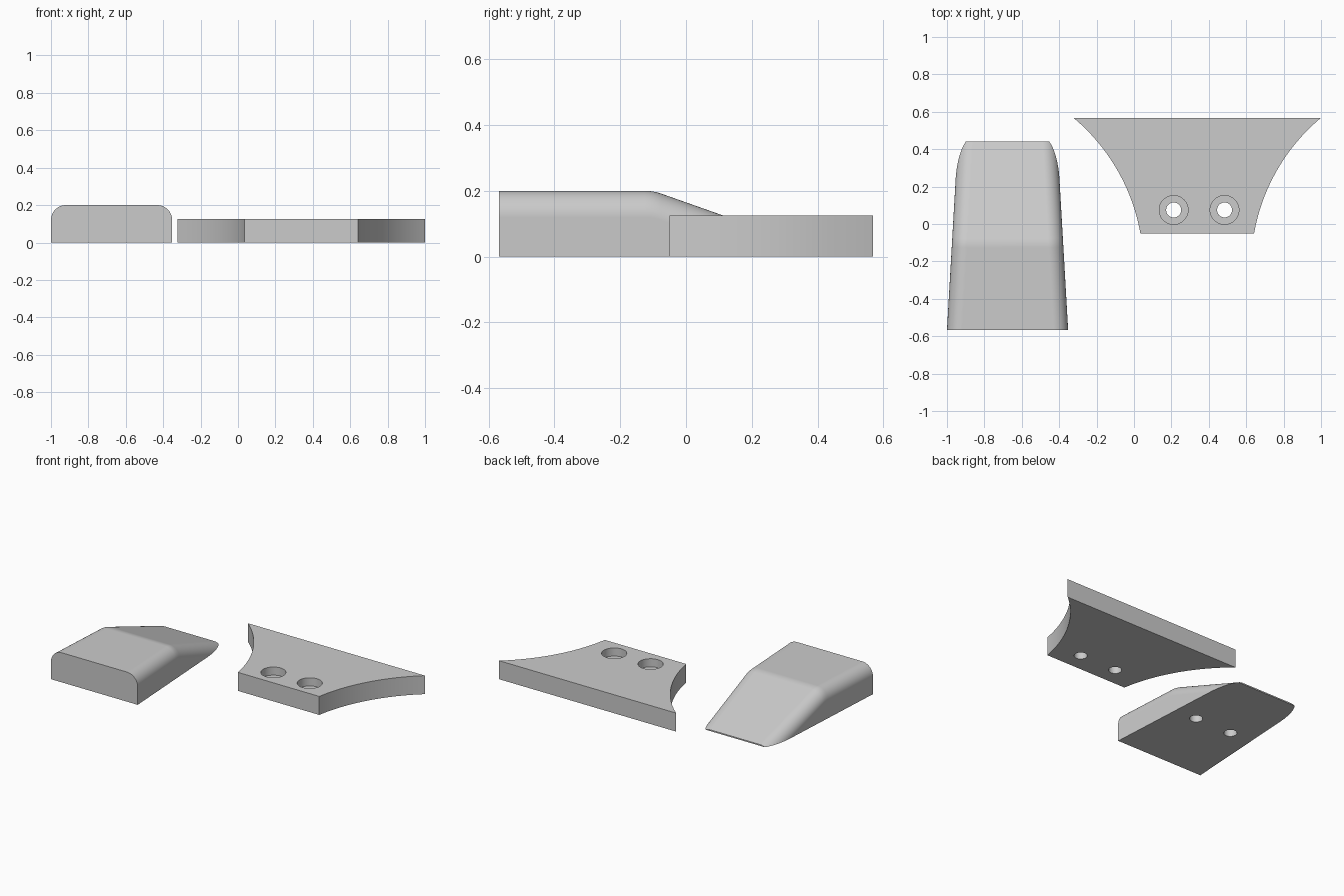
import bpy, bmesh
from math import sin, cos, asin, pi, sqrt, radians, atan2
from mathutils import Vector

if "Cube" in bpy.data.objects:
    bpy.data.objects.remove(bpy.data.objects["Cube"], do_unlink=True)

GREY = (0.6, 0.6, 0.6, 1.0)
grey = bpy.data.materials.new("plain grey")
grey.use_nodes = True
grey.diffuse_color = GREY
grey.node_tree.nodes["Principled BSDF"].inputs["Base Color"].default_value = GREY


def make_object(name, bm):
    bmesh.ops.remove_doubles(bm, verts=bm.verts, dist=1e-5)
    bmesh.ops.recalc_face_normals(bm, faces=bm.faces)
    mesh = bpy.data.meshes.new(name)
    bm.to_mesh(mesh)
    bm.free()
    mesh.materials.append(grey)
    obj = bpy.data.objects.new(name, mesh)
    bpy.context.collection.objects.link(obj)
    return obj


def select_only(obj):
    bpy.ops.object.select_all(action="DESELECT")
    obj.select_set(True)
    bpy.context.view_layer.objects.active = obj


def drill(obj, x, y, z_low, z_high, radius):
    """Cut a round hole between two heights."""
    bpy.ops.mesh.primitive_cylinder_add(vertices=48, radius=radius, depth=z_high - z_low,
                                        location=(x, y, (z_low + z_high) / 2))
    cutter = bpy.context.object
    cutter.name = "hole_cutter"
    cutter.hide_render = True
    cutter.data.materials.append(grey)
    cut = obj.modifiers.new("hole", "BOOLEAN")
    cut.operation = "DIFFERENCE"
    cut.solver = "EXACT"
    cut.object = cutter
    select_only(obj)
    bpy.ops.object.modifier_apply(modifier=cut.name)
    bpy.data.objects.remove(cutter, do_unlink=True)


def finish(obj):
    select_only(obj)
    bpy.ops.object.shade_smooth_by_angle(angle=radians(30))
    obj.modifiers.new("even shading", "WEIGHTED_NORMAL").keep_sharp = True


# Wedge block: rounded sections lofted from the tall front to the thin tip
CENTER, FRONT, TIP, BEND = -0.676, -0.568, 0.442, -0.1
HEIGHT, ROUND, SLOPE, SOFT = 0.2, 0.08, 0.353, 0.025


def wedge_height(y):
    t = y - BEND
    if t <= -SOFT:
        return HEIGHT
    if t < SOFT:
        return HEIGHT - SLOPE * (t + SOFT) ** 2 / (4 * SOFT)
    return HEIGHT - SLOPE * t


def wedge_section(y, steps=12):
    half = 0.324 - 0.0575 * (y - FRONT)
    h = wedge_height(y)
    start = asin(max(0, ROUND - h) / ROUND)
    side = []
    for i in range(steps + 1):
        a = start + (pi / 2 - start) * i / steps
        side.append((half - ROUND + ROUND * cos(a), h - ROUND + ROUND * sin(a)))
    side.insert(0, (side[0][0], 0))
    outline = side + [(-x, z) for x, z in reversed(side)]
    return [Vector((CENTER + x, y, z)) for x, z in outline]


full_side_end = BEND + (HEIGHT - ROUND) / SLOPE
stations = [FRONT] + [BEND + SOFT * k / 2 for k in range(-2, 3)]
stations += [full_side_end + (TIP - full_side_end) * k / 12 for k in range(13)]
bm = bmesh.new()
rings = [[bm.verts.new(p) for p in wedge_section(y)] for y in stations]
for a, b in zip(rings, rings[1:]):
    for i in range(len(a)):
        j = (i + 1) % len(a)
        bm.faces.new((a[i], a[j], b[j], b[i]))
bm.faces.new(rings[0])
bm.faces.new(rings[-1])
wedge = make_object("wedge_block", bm)
for dx in (-0.135, 0.135):
    drill(wedge, CENTER + dx, -0.06, -0.05, 0.1, 0.04)
finish(wedge)

# Flared plate: straight front and back, concave arcs on both sides
MIDDLE, THICK = 0.338, 0.125
near, far = Vector((0.304, -0.05)), Vector((0.662, 0.568))
chord = far - near
bend = radians(20)
radius = chord.length / (2 * sin(bend))
normal = Vector((chord.y, -chord.x)).normalized()
arc_center = (near + far) / 2 + normal * radius * cos(bend)
first = atan2(near.y - arc_center.y, near.x - arc_center.x) % (2 * pi)
curve = []
for i in range(33):
    a = first - 2 * bend * i / 32
    curve.append((arc_center.x + radius * cos(a), arc_center.y + radius * sin(a)))
outline = curve + [(-x, y) for x, y in reversed(curve)]

bm = bmesh.new()
base = bm.faces.new([bm.verts.new((MIDDLE + x, y, 0)) for x, y in outline])
top = bmesh.ops.extrude_face_region(bm, geom=[base], use_keep_orig=True)
bmesh.ops.translate(bm, vec=(0, 0, THICK),
                    verts=[v for v in top["geom"] if isinstance(v, bmesh.types.BMVert)])
plate = make_object("flared_plate", bm)

# Screw holes with flat counterbores
for x in (0.212, 0.484):
    drill(plate, x, 0.075, -0.05, 0.2, 0.04)
    drill(plate, x, 0.075, THICK - 0.055, 0.2, 0.077)
finish(plate)
